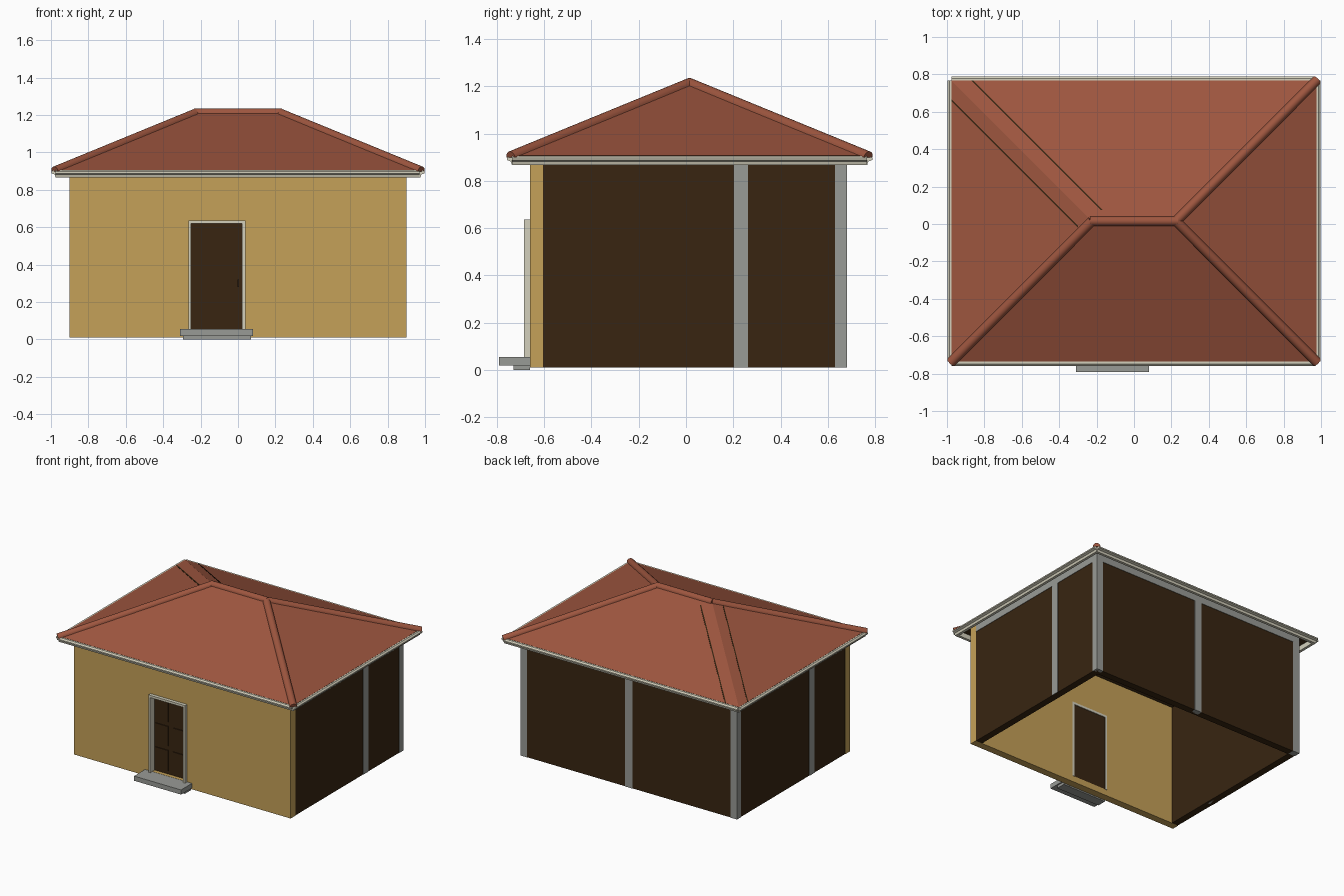
import bpy, bmesh, math
from mathutils import Vector

if "Cube" in bpy.data.objects:
    bpy.data.objects.remove(bpy.data.objects["Cube"])


def material(name, r, g, b):
    m = bpy.data.materials.new(name)
    lin = [(c / 255 / 12.92) if c < 11 else ((c / 255 + 0.055) / 1.055) ** 2.4 for c in (r, g, b)]
    m.diffuse_color = (*lin, 1)
    m.use_nodes = True
    m.node_tree.nodes["Principled BSDF"].inputs["Base Color"].default_value = m.diffuse_color
    return m


YELLOW = material("ochre plaster", 197, 161, 88)
ROOF = material("terracotta", 158, 86, 63)
BROWN = material("dark brown", 56, 37, 17)
GRAY = material("concrete gray", 153, 155, 150)
CREAM = material("cream trim", 212, 208, 188)


def finish(name, bm, *mats):
    bmesh.ops.recalc_face_normals(bm, faces=bm.faces)
    me = bpy.data.meshes.new(name)
    bm.to_mesh(me)
    bm.free()
    ob = bpy.data.objects.new(name, me)
    for m in mats:
        me.materials.append(m)
    bpy.context.collection.objects.link(ob)
    return ob


def prism(name, pts, vec, mat):
    """Polygon extruded along a vector."""
    bm = bmesh.new()
    a = [bm.verts.new(p) for p in pts]
    b = [bm.verts.new(Vector(p) + Vector(vec)) for p in pts]
    bm.faces.new(a)
    bm.faces.new(b[::-1])
    n = len(a)
    for i in range(n):
        bm.faces.new((a[i], a[(i + 1) % n], b[(i + 1) % n], b[i]))
    return finish(name, bm, mat)


def box(name, x0, x1, y0, y1, z0, z1, mat):
    return prism(name, [(x0, y0, z0), (x1, y0, z0), (x1, y1, z0), (x0, y1, z0)],
                 (0, 0, z1 - z0), mat)


# walls (no floor, open underneath)
BASE, TOP = 0.01, 0.92
front = box("front_wall", -0.9, 0.9, -0.66, -0.605, BASE, TOP, YELLOW)
cutter = box("door_cutter", -0.262, 0.037, -0.8, -0.5, 0.056, 0.634, YELLOW)
cutter.hide_render = True
cutter.hide_set(True)
cut = front.modifiers.new("door_opening", 'BOOLEAN')
cut.object = cutter
cut.operation = 'DIFFERENCE'
cut.solver = 'EXACT'

box("back_wall", -0.897, 0.897, 0.625, 0.677, BASE, TOP, BROWN)
for s, side in ((-1, "left"), (1, "right")):
    xa, xb = sorted((s * 0.845, s * 0.897))
    box(side + "_wall", xa, xb, -0.605, 0.625, BASE, TOP, BROWN)
    # corner and middle pillars
    xa, xb = sorted((s * 0.845, s * 0.9))
    box(side + "_corner_pillar", xa, xb, 0.63, 0.68, BASE, TOP, GRAY)
    xa, xb = sorted((s * 0.86, s * 0.9))
    y = 0.233 if s > 0 else -0.21
    box(side + "_middle_pillar", xa, xb, y - 0.03, y + 0.03, BASE, TOP, GRAY)
    box(side + "_top_beam", xa, xb, -0.605, 0.63, 0.868, TOP, GRAY)
box("back_middle_pillar", -0.03, 0.03, 0.64, 0.68, BASE, TOP, GRAY)
box("back_top_beam", -0.845, 0.845, 0.64, 0.68, 0.868, TOP, GRAY)

# door: frame, leaf, raised panels, handle
for n, x0, x1 in (("left", -0.265, -0.25), ("right", 0.022, 0.04)):
    box("door_jamb_" + n, x0, x1, -0.685, -0.602, 0.055, 0.637, CREAM)
box("door_head", -0.25, 0.022, -0.685, -0.602, 0.62, 0.637, CREAM)
box("door_leaf", -0.25, 0.022, -0.632, -0.607, 0.055, 0.62, BROWN)
for i, (x0, x1) in enumerate(((-0.24, -0.135), (-0.095, 0.01))):
    for j, (z0, z1) in enumerate(((0.08, 0.235), (0.27, 0.415), (0.45, 0.605))):
        box(f"door_panel_{i}{j}", x0, x1, -0.638, -0.632, z0, z1, BROWN)
box("door_handle", -0.002, 0.006, -0.65, -0.632, 0.28, 0.32, BROWN)

# entrance steps
box("step_top", -0.31, 0.08, -0.79, -0.66, 0.02, 0.055, GRAY)
box("step_base", -0.295, 0.07, -0.73, -0.66, 0.0, 0.02, GRAY)

# hip roof with dark underside
EX, Y0, Y1, YC, EZ, RX, RZ = 0.975, -0.736, 0.766, 0.015, 0.907, 0.225, 1.217
SLOPE = (RZ - EZ) / (EX - RX)
bm = bmesh.new()
shape = [(-EX, Y0, EZ), (EX, Y0, EZ), (EX, Y1, EZ), (-EX, Y1, EZ), (-RX, YC, RZ), (RX, YC, RZ)]
layers = [[bm.verts.new((x, y, z - d)) for x, y, z in shape] for d in (0, 0.012)]
for k, v in enumerate(layers):
    for f in ((0, 1, 5, 4), (1, 2, 5), (2, 3, 4, 5), (3, 0, 4)):
        bm.faces.new([v[i] for i in f]).material_index = k
for i in range(4):
    j = (i + 1) % 4
    bm.faces.new((layers[0][i], layers[0][j], layers[1][j], layers[1][i])).material_index = 1
finish("roof", bm, ROOF, BROWN)


# half-round ridge and hip caps
def cap(name, p0, p1, r=0.026, n=10):
    p0, p1 = Vector(p0), Vector(p1)
    d = (p1 - p0).normalized()
    side = d.cross(Vector((0, 0, 1))).normalized()
    up = side.cross(d)
    pts = [p0 + side * (r * math.cos(math.pi * i / n)) + up * (r * math.sin(math.pi * i / n) - 0.008)
           for i in range(n + 1)]
    ob = prism(name, pts, p1 - p0, ROOF)
    bpy.context.view_layer.objects.active = ob
    ob.select_set(True)
    bpy.ops.object.shade_smooth_by_angle(angle=math.radians(35))
    ob.select_set(False)


cap("ridge_cap", (-RX - 0.01, YC, RZ), (RX + 0.01, YC, RZ))
for n, x, y in (("front_left", -1, Y0), ("front_right", 1, Y0), ("back_right", 1, Y1)):
    cap("hip_cap_" + n, (x * RX, YC, RZ),
        (x * (EX + 0.006), y + math.copysign(0.006, y), EZ))

# dark grooves either side of the uncapped back left hip
W = 0.011


def left_z(x):
    return EZ + (x + EX) * SLOPE


def back_z(y):
    return EZ + (Y1 - y) * SLOPE


a = [(-EX, 0.666), (-EX, 0.666 - W), (-0.3, -0.009 - W), (-0.3, -0.009)]
prism("groove_left", [(x, y, left_z(x) - 0.003) for x, y in a], (0, 0, 0.005), BROWN)
b = [(-0.87, Y1), (-0.87 + W, Y1), (-0.179 + W, 0.075), (-0.179, 0.075)]
prism("groove_back", [(x, y, back_z(y) - 0.003) for x, y in b], (0, 0, 0.005), BROWN)

# gutters along the four eaves: (outward offset, height)
PROFILE = [(-0.02, 0.866), (0.0, 0.866), (0.005, 0.882), (0.022, 0.888),
           (0.022, 0.897), (0.012, 0.906), (-0.02, 0.906)]
prism("front_gutter", [(-EX, Y0 - d, z) for d, z in PROFILE], (2 * EX - 0.005, 0, 0), CREAM)
prism("back_gutter", [(-EX, Y1 + d, z) for d, z in PROFILE], (2 * EX - 0.005, 0, 0), CREAM)
for s, side in ((-1, "left"), (1, "right")):
    prism(side + "_gutter", [(s * (EX + d), Y0, z) for d, z in PROFILE], (0, Y1 - Y0, 0), CREAM)
